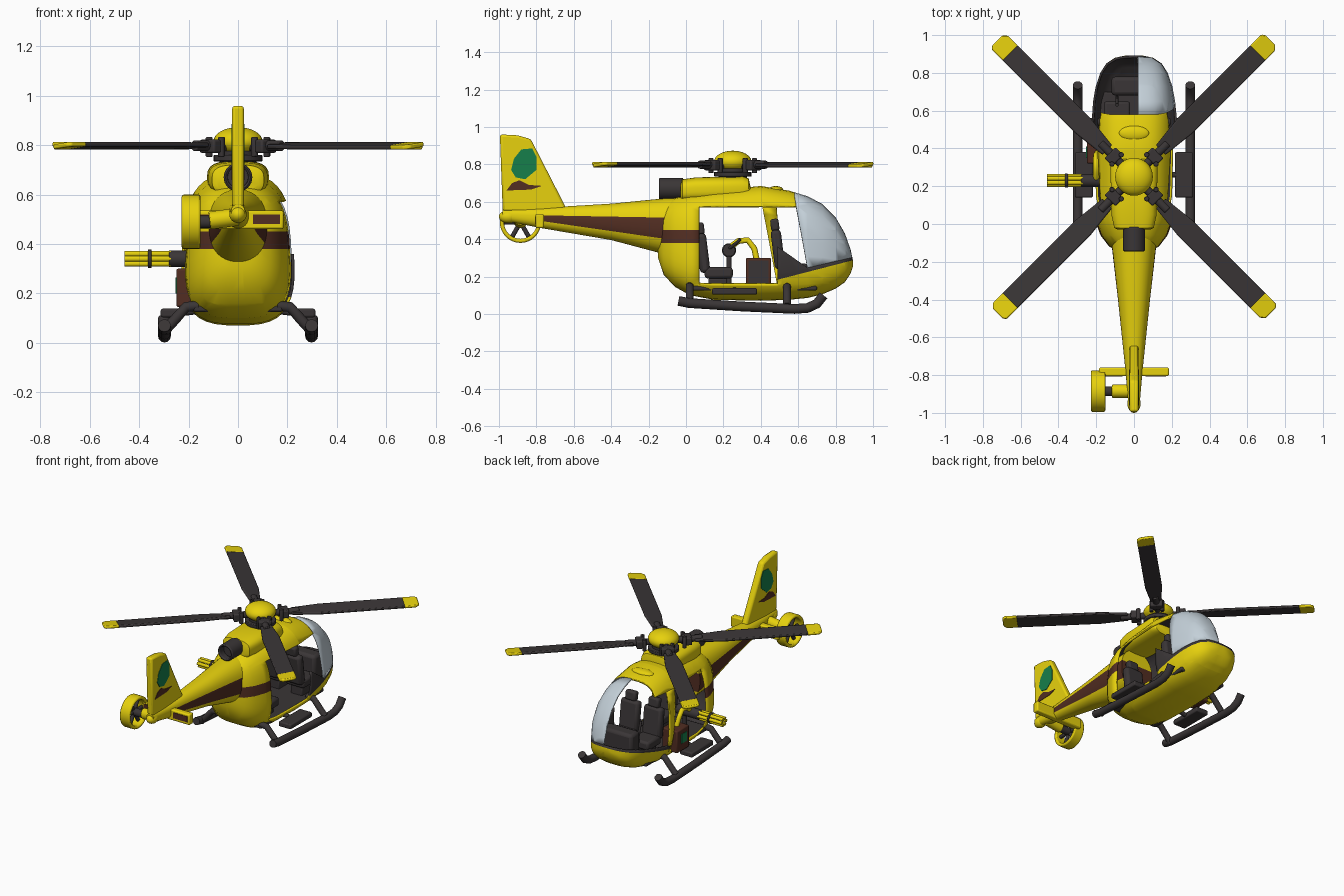
import bpy, bmesh, math
from mathutils import Vector, Matrix

cube = bpy.data.objects.get("Cube")
if cube:
    bpy.data.objects.remove(cube, do_unlink=True)


def material(name, r, g, b):
    m = bpy.data.materials.new(name)
    m.use_nodes = True
    m.diffuse_color = (r, g, b, 1)
    m.node_tree.nodes["Principled BSDF"].inputs["Base Color"].default_value = (r, g, b, 1)
    return m


YELLOW = material("yellow paint", 0.8, 0.64, 0.004)
BROWN = material("brown stripe", 0.085, 0.027, 0.016)
DARK = material("dark grey", 0.042, 0.036, 0.037)
GREEN = material("green emblem", 0.008, 0.21, 0.07)
GLASS = material("pale glass", 0.55, 0.63, 0.69)


def finish(name, bm, mats, bevel=0.0):
    mesh = bpy.data.meshes.new(name)
    bm.to_mesh(mesh)
    bm.free()
    for m in mats:
        mesh.materials.append(m)
    ob = bpy.data.objects.new(name, mesh)
    bpy.context.collection.objects.link(ob)
    if bevel:
        mod = ob.modifiers.new("Bevel", "BEVEL")
        mod.width, mod.segments, mod.limit_method = bevel, 2, "ANGLE"
    bpy.ops.object.select_all(action="DESELECT")
    ob.select_set(True)
    bpy.context.view_layer.objects.active = ob
    bpy.ops.object.shade_smooth_by_angle(angle=math.radians(40))
    return ob


def box(name, lo, hi, mat, bevel=0.008, matrix=Matrix()):
    lo, hi = Vector(lo), Vector(hi)
    bm = bmesh.new()
    place = Matrix.Translation((lo + hi) / 2) @ Matrix.Diagonal((*(hi - lo), 1))
    bmesh.ops.create_cube(bm, size=1, matrix=matrix @ place)
    finish(name, bm, [mat], bevel)


def cylinder(name, a, b, r, mat, bevel=0.004, n=24):
    a, b = Vector(a), Vector(b)
    d = b - a
    bm = bmesh.new()
    bmesh.ops.create_cone(bm, cap_ends=True, segments=n, radius1=r, radius2=r, depth=d.length,
                          matrix=Matrix.Translation((a + b) / 2) @ d.to_track_quat("Z", "Y").to_matrix().to_4x4())
    finish(name, bm, [mat], bevel)


def ball(name, centre, scale, mat):
    bm = bmesh.new()
    bmesh.ops.create_uvsphere(bm, u_segments=32, v_segments=16, radius=1,
                              matrix=Matrix.Translation(centre) @ Matrix.Diagonal((*scale, 1)))
    finish(name, bm, [mat])


def plate(name, outline, x0, x1, mat, bevel=0.0, matrix=Matrix()):
    """Extrude a (y, z) outline from x0 to x1, then place it."""
    bm = bmesh.new()
    face = bm.faces.new([bm.verts.new((x0, y, z)) for y, z in outline])
    out = bmesh.ops.extrude_face_region(bm, geom=[face])["geom"]
    bmesh.ops.translate(bm, vec=(x1 - x0, 0, 0), verts=[v for v in out if isinstance(v, bmesh.types.BMVert)])
    bm.transform(matrix)
    bmesh.ops.recalc_face_normals(bm, faces=bm.faces)
    finish(name, bm, [mat], bevel)


def tube(name, points, r, mat):
    cu = bpy.data.curves.new(name, "CURVE")
    cu.dimensions, cu.bevel_depth, cu.bevel_resolution, cu.use_fill_caps = "3D", r, 4, True
    sp = cu.splines.new("POLY")
    sp.points.add(len(points) - 1)
    for p, co in zip(sp.points, points):
        p.co = (*co, 1)
    sp.use_smooth = True
    cu.materials.append(mat)
    bpy.context.collection.objects.link(bpy.data.objects.new(name, cu))


def ring(name, centre, outer, inner, half, mat, turn=0.0):
    """Spin a rectangular section into a hollow ring about x, then turn it about z."""
    bm = bmesh.new()
    c = [bm.verts.new((x, 0, r)) for x, r in ((-half, inner), (half, inner), (half, outer), (-half, outer))]
    edges = [bm.edges.new((c[i], c[(i + 1) % 4])) for i in range(4)]
    bmesh.ops.spin(bm, geom=edges + c, axis=(1, 0, 0), cent=(0, 0, 0), angle=math.tau, steps=32)
    bmesh.ops.remove_doubles(bm, verts=bm.verts, dist=1e-4)
    bmesh.ops.recalc_face_normals(bm, faces=bm.faces)
    bm.transform(Matrix.Translation(centre) @ Matrix.Rotation(turn, 4, "Z"))
    finish(name, bm, [mat], 0.008)


def loft(stations, power, taper=0.0, n=40):
    """Skin superellipse sections given as (y, bottom, top, half width)."""
    bm, rows = bmesh.new(), []
    for y, zb, zt, w in stations:
        row = []
        for i in range(n):
            a = math.tau * (i + 0.5) / n
            c, s = (math.copysign(abs(t) ** (2 / power), t) for t in (math.cos(a), math.sin(a)))
            row.append(bm.verts.new((w * c * (1 - taper * s), y, (zb + zt) / 2 + (zt - zb) / 2 * s)))
        rows.append(row)
    for a, b in zip(rows, rows[1:]):
        for i in range(n):
            bm.faces.new((a[i], a[(i + 1) % n], b[(i + 1) % n], b[i]))
    bm.faces.new(rows[0])
    bm.faces.new(rows[-1])
    bmesh.ops.recalc_face_normals(bm, faces=bm.faces)
    return bm


def line(p, q):
    """Side-view line as a height function; used for cuts and tests alike."""
    return lambda y: p[1] + (y - p[0]) * (q[1] - p[1]) / (q[0] - p[0])


def cut(bm, co, no):
    bmesh.ops.bisect_plane(bm, geom=bm.verts[:] + bm.edges[:] + bm.faces[:], plane_co=co, plane_no=no, dist=1e-5)


def cut_line(bm, f):
    cut(bm, (0, 0, f(0)), (0, f(0) - f(1), 1))


# Cabin shell: cut along the opening edges, then sort the faces
HULL = [(-.15, .30, .52, .06), (-.12, .21, .58, .13), (-.06, .145, .62, .175), (.02, .10, .64, .205),
        (.15, .075, .66, .222), (.4, .07, .685, .228), (.55, .075, .66, .225), (.65, .085, .63, .215),
        (.73, .105, .588, .2), (.8, .135, .517, .176), (.85, .17, .43, .145), (.88, .215, .345, .1), (.893, .255, .285, .04)]
sill = line((.57, .228), (.88, .3))
trim = line((.57, .204), (.88, .284))
screen = line((.58, .63), (.65, .24))
door_trim = line((.49, .36), (.66, .24))
post_back, post_front = line((.41, .57), (.46, .3)), line((.485, .57), (.505, .3))


def hull():
    bm = loft(HULL, 3, .08)
    for y in (.07, .49, .58):
        cut(bm, (0, y, 0), (0, 1, 0))
    for z in (.16, .38, .45, .575):
        cut(bm, (0, 0, z), (0, 0, 1))
    cut(bm, (.02, 0, 0), (1, 0, 0))
    for f in (sill, trim, screen, door_trim, post_back, post_front):
        cut_line(bm, f)
    return bm


def zone(face):
    x, y, z = face.calc_center_median()
    if y < .07:
        return "stripe" if .38 < z < .45 else "paint"
    if y > .49 and trim(y) < z < sill(y):
        return "trim"
    if z > sill(y) and z > screen(y) and y > .58:
        return "glass" if x > .02 else "open"
    if z > .575 or z < .16 or (y > .49 and z < sill(y)):
        return "paint"
    if x < 0 and post_back(y) < z < post_front(y):
        return "post"
    if x > 0 and y > .49 and z < door_trim(y):
        return "trim"
    return "open"


for name, keep, mats in (("cabin_shell", ("paint", "stripe", "trim"), [YELLOW, BROWN, DARK]),
                         ("door_post", ("post",), [YELLOW]), ("windscreen", ("glass",), [GLASS])):
    bm = hull()
    zones = {f: zone(f) for f in bm.faces}
    for f, kind in zones.items():
        f.material_index = keep.index(kind) if kind in keep else 0
    bmesh.ops.delete(bm, geom=[f for f, kind in zones.items() if kind not in keep], context="FACES")
    mod = finish(name, bm, mats).modifiers.new("Thickness", "SOLIDIFY")
    mod.thickness, mod.material_offset = 0.012, len(mats) - 1

# Tail boom with a side stripe
bm = loft([(-.98, .5, .56, .028), (-.78, .46, .567, .045), (-.4, .395, .59, .085), (-.1, .315, .62, .12), (.03, .31, .62, .13)], 2.3)
top, low = line((-.76, .527), (-.1, .515)), line((-.76, .495), (-.1, .4))
cut_line(bm, top)
cut_line(bm, low)
cut(bm, (0, -.76, 0), (0, 1, 0))
for f in bm.faces:
    c = f.calc_center_median()
    f.material_index = int(c.y > -.76 and low(c.y) < c.z < top(c.y))
finish("tail_boom", bm, [YELLOW, BROWN])

# Tail fin, emblem plates and stabilizer
plate("tail_fin", [(-.995, .96), (-.9, .955), (-.83, .935), (-.64, .565), (-.74, .54), (-.98, .55)], -.024, .024, YELLOW, .012)
for s in (-1, 1):
    plate("green_emblem", [(-.935, .77), (-.92, .83), (-.88, .88), (-.822, .885), (-.8, .84), (-.8, .77), (-.86, .72), (-.91, .73)],
          s * .022, s * .027, GREEN)
    plate("brown_marking", [(-.96, .66), (-.93, .7), (-.89, .715), (-.84, .69), (-.77, .685), (-.83, .665)], s * .022, s * .027, BROWN)
    box("stabilizer_panel", (s * .115 - .055, -.808, .48), (s * .115 + .055, -.803, .52), BROWN, 0)
box("stabilizer", (-.185, -.805, .46), (.185, -.76, .535), YELLOW)
ball("tail_cone", (0, -.95, .52), (.035, .05, .035), YELLOW)

# Shrouded tail rotor
hub = Vector((-.19, -.885, .49))
ring("tail_rotor_ring", hub, .11, .088, .038, YELLOW)
cylinder("tail_rotor_axle", hub - Vector((.02, 0, 0)), (-.1, -.885, .49), .026, DARK)
cylinder("tail_rotor_gearbox", (-.115, -.885, .495), (0, -.885, .51), .036, YELLOW)
for i in range(6):
    a = math.tau * i / 6
    cylinder("tail_rotor_blade", hub, hub + Vector((0, math.cos(a), math.sin(a))) * .092, .013, DARK, n=8)

# Engine cowling and exhaust
finish("engine_cowling", loft([(-.03, .61, .69, .085), (-.02, .6, .72, .105), (.05, .6, .73, .12), (.3, .6, .737, .125),
                               (.335, .6, .725, .115), (.345, .6, .68, .1)], 3), [YELLOW])
ball("roof_intake", (0, .48, .664), (.08, .04, .02), YELLOW)
ring("exhaust_pipe", (0, -.08, .67), .058, .042, .065, DARK, math.pi / 2)
cylinder("exhaust_core", (0, -.1, .67), (0, .0, .67), .043, DARK)

# Main rotor: plan outlines are laid flat along each arm
cylinder("rotor_mast", (0, .25, .7), (0, .25, .8), .075, DARK)
cylinder("rotor_collar", (0, .25, .735), (0, .25, .76), .1, DARK)
ball("rotor_cap", (0, .25, .815), (.1, .1, .058), YELLOW)
lay_flat = Matrix(((0, 1, 0, 0), (0, 0, 1, 0), (1, 0, 0, 0), (0, 0, 0, 1)))
for i in range(4):
    turn = Matrix.Translation((0, .25, .798)) @ Matrix.Rotation(math.pi * (.25 + i / 2), 4, "Z")
    pitch = turn @ Matrix.Rotation(math.radians(7), 4, "X") @ lay_flat
    cylinder("blade_arm", turn @ Vector((.05, 0, 0)), turn @ Vector((.25, 0, 0)), .022, DARK)
    box("blade_clamp", (.12, -.042, -.03), (.18, .042, .025), DARK, .008, turn)
    for s in (-1, 1):
        cylinder("clamp_bolt", turn @ Vector((.13, s * .035, -.045)), turn @ Vector((.13, s * .035, .035)), .014, DARK, n=12)
    plate("main_blade", [(.2, -.036), (.38, -.056), (.93, -.056), (.93, .056), (.38, .056), (.2, .036)], -.009, .009, DARK, .006, pitch)
    plate("blade_tip", [(.925, -.057), (1.0, -.056), (1.022, -.035), (1.022, .04), (1.008, .056), (.925, .057)],
          -.0095, .0095, YELLOW, .006, pitch)

# Landing skids and steps
for s in (-1, 1):
    tube("skid", [(s * .298, y, z) for y, z in ((-.04, .07), (.02, .058), (.3, .04), (.58, .027), (.65, .032), (.7, .055), (.735, .1))], .026, DARK)
    for y in (.02, .54):
        tube("skid_strut", [(s * .16, y, .15), (s * .21, y, .145), (s * .25, y, .1), (s * .3, y, .045)], .021, DARK)
    box("side_step", (s * .265 - .048, .14, .103), (s * .265 + .048, .38, .138), DARK)
    tube("step_bracket", [(s * .17, .26, .13), (s * .25, .26, .12)], .015, DARK)

# Cabin interior
box("cabin_floor", (-.18, .0, .125), (.18, .7, .15), DARK)
box("dashboard", (-.12, .68, .15), (.12, .78, .36), DARK, .02)
for name, x, y, z in (("rear_seat", .08, .1, .19), ("pilot_seat", -.09, .5, .21), ("copilot_seat", .09, .5, .21)):
    lean = Matrix.Translation((x, y, z)) @ Matrix.Rotation(math.radians(7), 4, "X")
    box(name + "_cushion", (x - .07, y, z), (x + .07, y + .15, z + .06), DARK, .015)
    box(name + "_back", (-.07, -.02, .03), (.07, .035, .24), DARK, .018, lean)
    box(name + "_headrest", (-.04, -.015, .235), (.04, .03, .3), DARK, .012, lean)
    box(name + "_base", (x - .045, y + .02, .14), (x + .045, y + .12, z), DARK)
tube("control_stick", [(-.09, .67, .16), (-.09, .66, .3), (-.09, .63, .4)], .008, DARK)

# Supply crate in the doorway, with an ammunition belt
box("crate", (-.25, .32, .145), (-.13, .455, .3), BROWN)
box("crate_panel", (-.132, .335, .16), (-.127, .44, .285), DARK, 0)
box("crate_emblem", (-.254, .35, .2), (-.249, .41, .265), GREEN, 0)
tube("ammo_belt", [(-.19, .38, .28), (-.2, .365, .35), (-.2, .33, .395), (-.2, .28, .39), (-.2, .24, .36)], .016, YELLOW)

# Side gun on its stand
gun = Vector((0, .23, .34))
tube("gun_stand", [(-.15, .23, .14), (-.15, .23, .34)], .014, DARK)
cylinder("gun_body", gun + Vector((-.1, 0, 0)), gun + Vector((-.28, 0, 0)), .034, DARK)
tube("gun_grip", [(-.11, .23, .35), (-.07, .27, .38), (-.06, .29, .4)], .009, DARK)
cylinder("barrel_band", gun + Vector((-.35, 0, 0)), gun + Vector((-.365, 0, 0)), .038, DARK)
for i in range(6):
    a = math.tau * i / 6
    off = gun + Vector((0, math.cos(a), math.sin(a))) * .023
    cylinder("gun_barrel", off + Vector((-.27, 0, 0)), off + Vector((-.46, 0, 0)), .0115, YELLOW, .002, 12)
